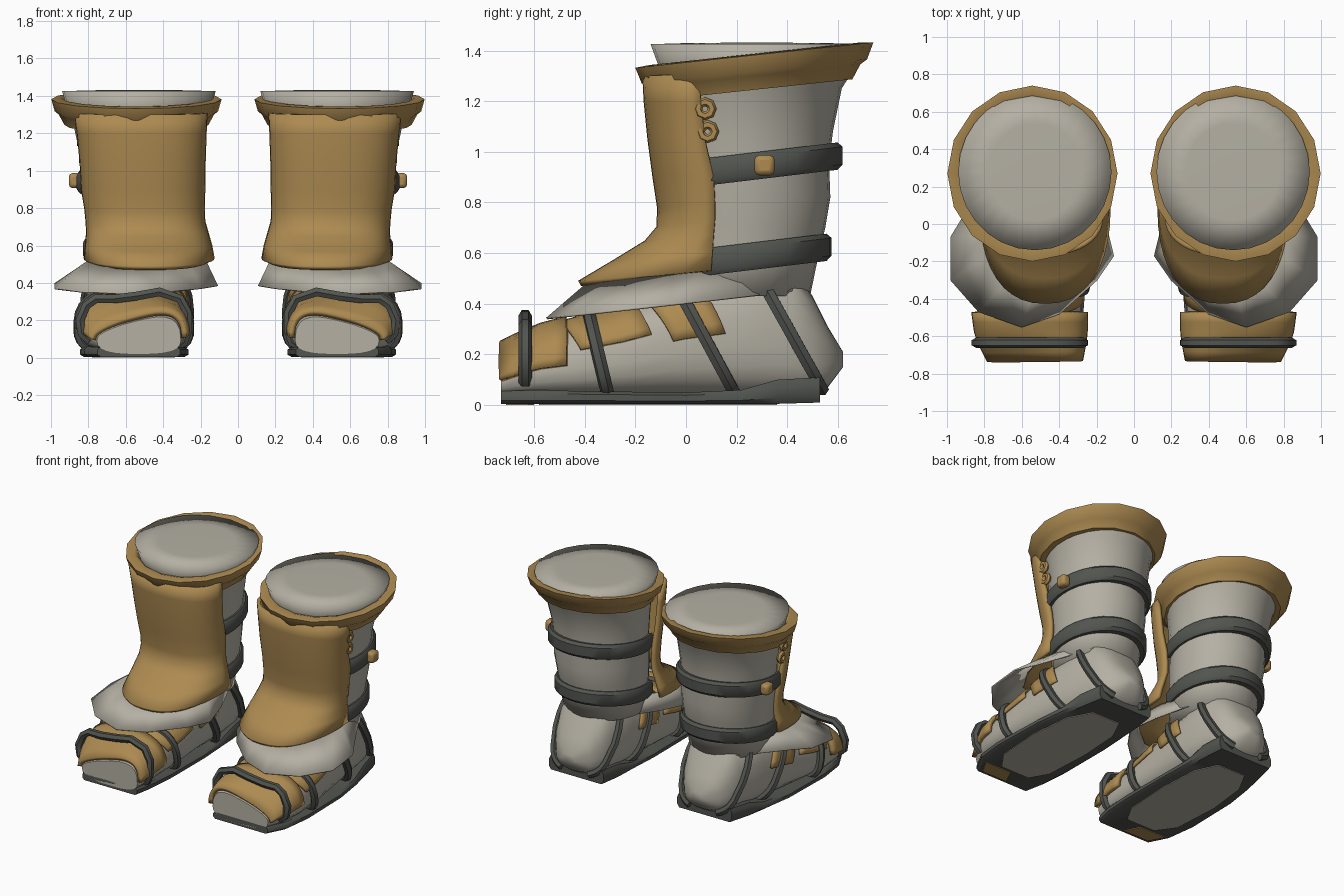
import bpy, bmesh, math

if "Cube" in bpy.data.objects:
    bpy.data.objects.remove(bpy.data.objects["Cube"])


def material(name, rgb):
    m = bpy.data.materials.new(name)
    m.diffuse_color = (*rgb, 1)
    m.use_nodes = True
    m.node_tree.nodes["Principled BSDF"].inputs["Base Color"].default_value = m.diffuse_color
    return m


GOLD = material("tan_leather", (0.42, 0.258, 0.083))
GREY = material("pale_cloth", (0.46, 0.435, 0.37))
DARK = material("dark_rubber", (0.085, 0.09, 0.08))


def finish(obj, mat, thick=0, angle=40):
    """Colour, smooth and mirror a part to make the pair."""
    obj.data.materials.append(mat)
    bpy.ops.object.select_all(action='DESELECT')
    obj.select_set(True)
    bpy.context.view_layer.objects.active = obj
    bpy.ops.object.shade_smooth_by_angle(angle=math.radians(angle))
    if thick:
        s = obj.modifiers.new("thickness", 'SOLIDIFY')
        s.thickness, s.offset = thick, 0
    mir = obj.modifiers.new("pair", 'MIRROR')
    mir.use_mirror_merge = False
    return obj


def loft(name, rings, mat, closed=True, caps=True, thick=0, loop=False, angle=40):
    """Skin a list of equal-length point rings."""
    bm = bmesh.new()
    vs = [[bm.verts.new(p) for p in r] for r in rings]
    n = len(rings[0])
    pairs = list(zip(vs, vs[1:])) + ([(vs[-1], vs[0])] if loop else [])
    for a, b in pairs:
        for i in range(n if closed else n - 1):
            j = (i + 1) % n
            bm.faces.new((a[i], a[j], b[j], b[i]))
    if caps and closed and not loop:
        bm.faces.new(vs[0])
        bm.faces.new(vs[-1])
    bmesh.ops.recalc_face_normals(bm, faces=bm.faces)
    me = bpy.data.meshes.new(name)
    bm.to_mesh(me)
    bm.free()
    obj = bpy.data.objects.new(name, me)
    bpy.context.collection.objects.link(obj)
    return finish(obj, mat, thick, angle)


def tube(name, pts, radius, mat):
    """Round strap swept along a path."""
    cu = bpy.data.curves.new(name, 'CURVE')
    cu.dimensions = '3D'
    cu.bevel_depth, cu.bevel_resolution, cu.use_fill_caps = radius, 1, True
    sp = cu.splines.new('POLY')
    sp.points.add(len(pts) - 1)
    for p, co in zip(sp.points, pts):
        p.co = (*co, 1)
    obj = bpy.data.objects.new(name, cu)
    bpy.context.collection.objects.link(obj)
    bpy.ops.object.select_all(action='DESELECT')
    obj.select_set(True)
    bpy.context.view_layer.objects.active = obj
    bpy.ops.object.convert(target='MESH')
    return finish(bpy.context.object, mat, angle=50)


def ellipse(cx, cy, rx, ry, zf, n):
    out = []
    for i in range(n):
        t = 2 * math.pi * i / n
        y = cy + ry * math.sin(t)
        out.append((cx + rx * math.cos(t), y, zf(y)))
    return out


def table(rows, k):
    """Linear interpolation of a section table by its first column."""
    k = min(max(k, rows[0][0]), rows[-1][0])
    for a, b in zip(rows, rows[1:]):
        if k <= b[0]:
            f = (k - a[0]) / (b[0] - a[0])
            return [p + (q - p) * f for p, q in zip(a, b)]


def spow(v, e):
    return math.copysign(abs(v) ** e, v)


# Foot sections: y, centre x, half width, bottom, top
FOOT = [(-0.73, .53, .225, .02, .2), (-0.6, .55, .27, .02, .285), (-0.45, .56, .28, .02, .325),
        (-0.25, .555, .28, .02, .385), (0, .545, .265, .02, .49), (0.2, .53, .25, .02, .54),
        (0.42, .52, .22, .02, .55), (0.5, .52, .19, .03, .43), (0.56, .52, .14, .07, .31),
        (0.62, .52, .05, .15, .21)]


def foot_pt(y, t, off=0):
    _, cx, hw, zb, zt = table(FOOT, y)
    c, s = spow(math.cos(t), .75), spow(math.sin(t), .75)
    mid = zb + .4 * (zt - zb)
    z = mid + s * ((zt - mid + off) if s > 0 else (mid - zb + off * .5))
    lean = max(0, min(1, (-.58 - y) / .15)) * .5      # big-toe side stands higher
    if s > 0:
        z -= lean * c * (z - mid)
    return (cx + (hw + off) * c, y, z)


loft("foot", [[foot_pt(r[0], 2 * math.pi * i / 24) for i in range(24)] for r in FOOT], GREY)


# Leather panels over the foot; edges slant backwards toward the sole
def panel(name, y0, y1, low, slant, off=.012, thick=.016):
    rings = []
    for k in range(6):
        ring = []
        for i in range(25):
            t = math.radians(low + (180 - 2 * low) * i / 24)
            y = y0 + (y1 - y0) * k / 5 + slant * (1 - math.sin(t))
            ring.append(foot_pt(max(y, -.73), t, off))
        rings.append(ring)
    loft(name, rings, GOLD, closed=False, thick=thick)


panel("toe_panel", -.73, -.47, 2, 0, .018, .03)
panel("instep_panel", -.49, -.21, 15, .1)
panel("ankle_panel", -.175, .03, 6, .14)

# Sole: slab with rounded rim, rising at the heel
SOLE = [(-.73, .53, .22, .005, .055), (-.6, .55, .27, .005, .06), (-.4, .555, .29, .005, .055),
        (0, .55, .285, .005, .05), (.22, .54, .265, .005, .06), (.36, .53, .25, .005, .1),
        (.53, .52, .22, .01, .11)]
PROFILE = [(-.93, 0), (.93, 0), (1, .25), (1, .75), (.95, 1), (-.95, 1), (-1, .75), (-1, .25)]
loft("sole", [[(cx + hw * u, y, zb + (zt - zb) * v) for u, v in PROFILE]
              for y, cx, hw, zb, zt in SOLE], DARK)


# Thin plates let into the underside
def tread(name, stations, mat):
    rings = []
    for y, inner, outer in stations:
        _, cx, hw, _, _ = table(SOLE, y)
        a, b = cx - hw * inner, cx + hw * outer
        rings.append([(a, y, 0), (b, y, 0), (b, y, .007), (a, y, .007)])
    loft(name, rings, mat)


tread("tread_plate", ((-.58, .45, .4), (-.45, .7, .7), (-.1, .75, .78), (.2, .7, .75), (.36, .4, .5)), GREY)
tread("toe_tread", ((-.71, .1, .8), (-.6, -.05, .85)), GOLD)

# Side straps crossing the foot diagonally
for name, (ya, za), (yb, zb) in (("front_strap", (-.385, .36), (-.32, .09)),
                                 ("middle_strap", (-.01, .42), (.18, .07)),
                                 ("heel_strap", (.27, .54), (.54, .06))):
    path = []
    for i in range(25):
        t = math.radians(-58 + 296 * i / 24)
        y = ya
        for _ in range(12):
            z = foot_pt(y, t, .015)[2]
            y = .5 * y + .5 * (ya + (yb - ya) * (z - za) / (zb - za))
        path.append(foot_pt(y, t, .018))
    tube(name, path, .027, DARK)

# Toe strap: arch hugging the toes
ARCH = [(.36, .05), (.29, .08), (.27, .14), (.27, .24), (.31, .315), (.42, .352), (.54, .33), (.66, .315),
        (.76, .315), (.81, .28), (.845, .2), (.835, .13), (.79, .09)]
tube("toe_strap", [(x, -.635, z) for x, z in ARCH], .027, DARK)

# Leg liner: z, centre x, centre y, radius x, radius y; padded top
LEG = [(.43, .51, .2, .28, .29), (.6, .51, .22, .29, .305), (.7, .51, .23, .30, .32), (.82, .515, .24, .31, .33),
       (.95, .52, .24, .315, .325), (1.08, .52, .245, .325, .335), (1.25, .53, .255, .35, .36),
       (1.33, .53, .28, .385, .385), (1.425, .53, .28, .41, .42), (1.43, .53, .28, .25, .26),
       (1.431, .53, .28, .08, .08)]
loft("leg_liner", [ellipse(cx, cy, rx, ry, lambda y, z=z: z, 28) for z, cx, cy, rx, ry in LEG],
     GREY, angle=180)

# Tilted collar around the top
COLLAR = [(.385, .395, 1.375, .28), (.40, .42, 1.387, .275), (.455, .47, 1.382, .27), (.437, .445, 1.318, .27),
          (.415, .42, 1.3, .268), (.385, .392, 1.245, .265), (.33, .33, 1.25, .26)]
loft("collar", [ellipse(.543, cy, rx, ry, lambda y, z=z: z + .107 * (y - .27), 16)
                for rx, ry, z, cy in COLLAR], GOLD, loop=True, angle=45)

# Shin guard: front z, front y, back z, back y, half width, centre x
GUARD = [(1.30, -.16, 1.31, .05, .345, .52), (1.2, -.155, 1.2, .06, .335, .515), (1.05, -.14, 1.05, .075, .325, .51),
         (.9, -.12, .9, .11, .32, .507), (.78, -.102, .8, .115, .31, .5), (.70, -.105, .73, .115, .308, .495),
         (.64, -.155, .67, .11, .315, .485), (.56, -.285, .6, .105, .328, .478), (.48, -.42, .53, .10, .338, .475)]
rings = []
for zf, yf, zb, yb, hw, cx in GUARD:
    ring = []
    for i in range(21):
        t = math.pi * i / 20
        s = spow(math.sin(t), .85)
        ring.append((cx + hw * spow(math.cos(t), .85), yb + (yf - yb) * s, zb + (zf - zb) * s))
    rings.append(ring)
loft("shin_guard", rings, GOLD, closed=False, thick=.025, angle=80)

# Flared skirt below the guard, inner edge to outer edge
OUTER = [(.70, .42), (.90, .06), (.98, -.07), (.98, -.3), (.83, -.47), (.6, -.55), (.4, -.48), (.2, -.3),
         (.11, -.17), (.16, .03), (.31, .40)]
INNER = [(.66, .40), (.78, .06), (.8, -.05), (.78, -.17), (.69, -.32), (.55, -.39), (.4, -.37), (.26, -.26),
         (.17, -.12), (.2, .03), (.33, .38)]
loft("ankle_skirt", [[(x, y, .522 + .11 * y) for x, y in INNER], [(x, y, .402 + .11 * y) for x, y in OUTER]],
     GREY, closed=False, thick=.008, angle=60)

# Leg bands wrapping the back, tilted upward to the rear
for name, zc in (("upper_band", .94), ("lower_band", .585)):
    _, cx, cy, rx, ry = table(LEG, zc)
    rings = []
    for i in range(21):
        t = math.radians(-26 + 232 * i / 20)
        ring = []
        for r, h in ((-.02, -.05), (.025, -.054), (.045, -.035), (.045, .035), (.025, .054), (-.02, .05)):
            y = cy + (ry + r + .008) * math.sin(t)
            ring.append((cx + (rx + r * .65) * math.cos(t), y, zc + .12 * (y - .24) + h))
        rings.append(ring)
    loft(name, rings, DARK)


# Stud on the outer side and small knots behind the guard edge
def stud(name, loc, size):
    bpy.ops.mesh.primitive_cube_add(size=1, location=loc)
    o = bpy.context.object
    o.name = name
    o.scale = size
    bpy.ops.object.transform_apply(location=True, rotation=False, scale=True)
    b = o.modifiers.new("round", 'BEVEL')
    b.width, b.segments = min(size) * .3, 2
    finish(o, GOLD)


stud("band_stud", (.872, .31, .947), (.065, .08, .08))
for i, (y, z) in enumerate(((.075, 1.17), (.085, 1.08))):
    bpy.ops.mesh.primitive_torus_add(location=(.845 - .01 * i, y, z), rotation=(0, math.pi / 2, 0),
                                     major_radius=.028, minor_radius=.018,
                                     major_segments=8, minor_segments=6)
    knot = bpy.context.object
    knot.name = "lace_knot_%d" % (i + 1)
    bpy.ops.object.transform_apply(location=True, rotation=True, scale=True)
    finish(knot, GOLD)
